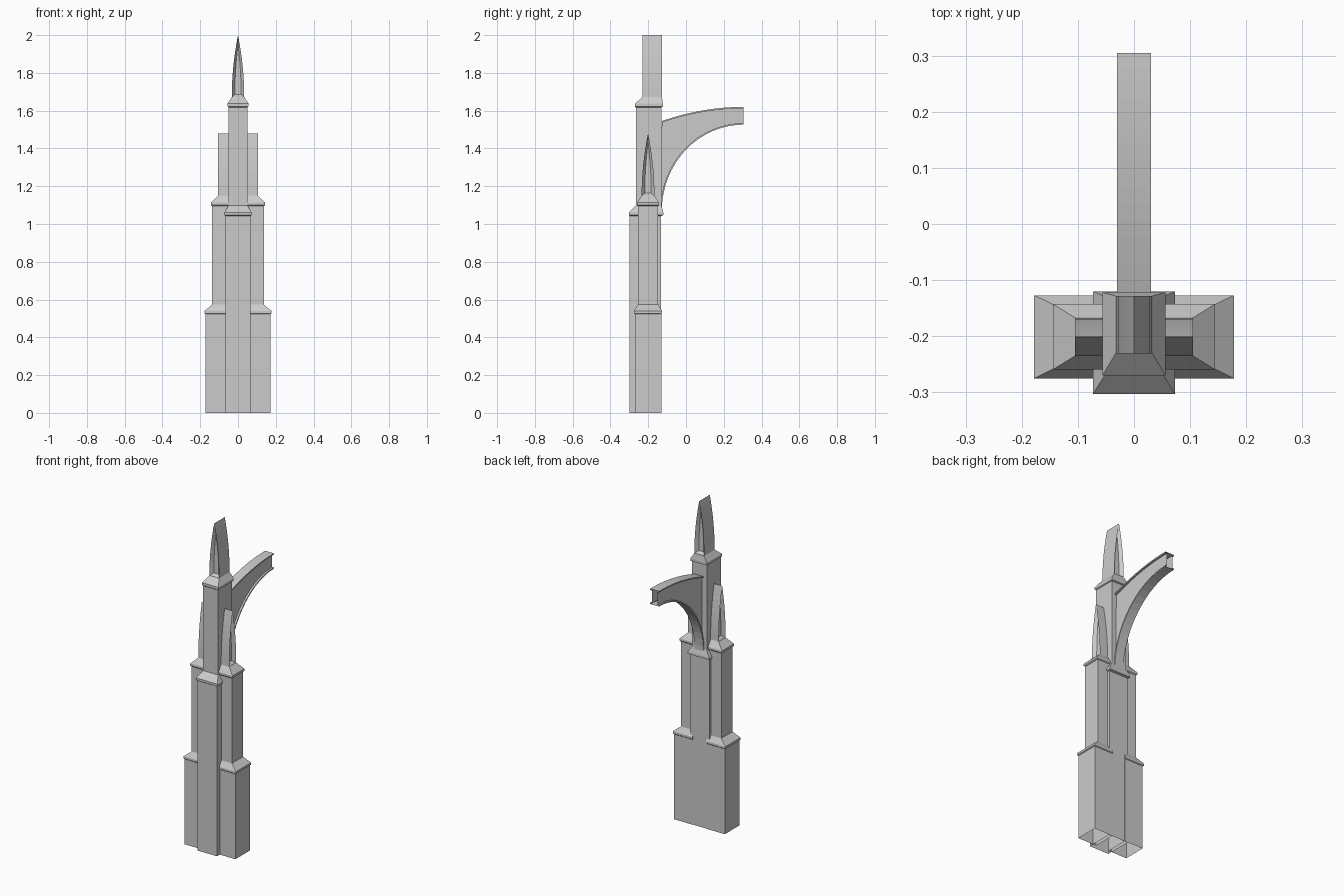
import bpy, bmesh, math

cube = bpy.data.objects.get("Cube")
if cube:
    bpy.data.objects.remove(cube, do_unlink=True)

stone = bpy.data.materials.new("grey_stone")
stone.use_nodes = True
GREY = (0.6, 0.6, 0.6, 1)
stone.diffuse_color = GREY
stone.node_tree.nodes["Principled BSDF"].inputs["Base Color"].default_value = GREY


def loft(name, rings, cap_start=False, cap_end=False):
    """Skin a list of equal-length closed rings; ends stay open unless capped."""
    bm = bmesh.new()
    loops = [[bm.verts.new(p) for p in ring] for ring in rings]
    n = len(loops[0])
    for a, b in zip(loops, loops[1:]):
        for i in range(n):
            j = (i + 1) % n
            bm.faces.new((a[i], a[j], b[j], b[i]))
    if cap_start:
        bm.faces.new(loops[0][::-1])
    if cap_end:
        bm.faces.new(loops[-1])
    bmesh.ops.recalc_face_normals(bm, faces=bm.faces)
    mesh = bpy.data.meshes.new(name)
    bm.to_mesh(mesh)
    bm.free()
    mesh.materials.append(stone)
    obj = bpy.data.objects.new(name, mesh)
    bpy.context.collection.objects.link(obj)
    return obj


def rect(z, x0, x1, y0, y1):
    return [(x0, y0, z), (x1, y0, z), (x1, y1, z), (x0, y1, z)]


def arch(half, z0, z1, steps=8):
    """Pointed arch outline as (across, z) pairs."""
    ts = [i / steps for i in range(steps + 1)]
    right = [(half * (1 - t * t), z0 + (z1 - z0) * t) for t in ts]
    return right + [(-u, z) for u, z in right[-2::-1]]


def gable(name, half, z0, z1, start, end, place):
    """Pointed roof with a splayed recess sunk into each end."""
    outer = arch(half, z0, z1)
    inner = arch(half * 0.5, z0 + 0.015, z1 - 0.05)
    sink = 0.02
    stations = [(inner, start + sink), (outer, start), (outer, end), (inner, end - sink)]
    rings = [[place(u, d, z) for u, z in outline] for outline, d in stations]
    return loft(name, rings, True, True)


# Central pier: stepped shaft with two sloping weatherings
pier = [(0, 0.066, -0.298, -0.133), (1.043, 0.066, -0.298, -0.133),
        (1.047, 0.073, -0.303, -0.12), (1.06, 0.073, -0.303, -0.12),
        (1.097, 0.05, -0.266, -0.13), (1.618, 0.05, -0.266, -0.13),
        (1.622, 0.056, -0.27, -0.122), (1.637, 0.056, -0.27, -0.122),
        (1.672, 0.033, -0.231, -0.128)]
loft("central_pier", [rect(z, -x, x, y0, y1) for z, x, y0, y1 in pier], cap_end=True)
gable("central_pinnacle", 0.033, 1.67, 2.0, -0.231, -0.128,
      lambda u, d, z: (u, d, z))

# Side piers, mirrored left and right
MID = -0.201
side = [(0, 0.172, 0.07), (0.523, 0.172, 0.07), (0.527, 0.178, 0.074),
        (0.54, 0.178, 0.074), (0.573, 0.137, 0.054), (1.095, 0.137, 0.054),
        (1.1, 0.144, 0.058), (1.113, 0.144, 0.058), (1.15, 0.105, 0.034)]
for label, s in (("left", 1), ("right", -1)):
    rings = [rect(z, s * 0.045, s * x, MID - h, MID + h) for z, x, h in side]
    loft(label + "_side_pier", rings, cap_end=True)
    gable(label + "_side_gable", 0.034, 1.148, 1.48, 0.02, 0.105,
          lambda u, d, z: (s * d, MID + u, z))

# Flying buttress: thin web between a top and a bottom flange, open at the far end
START, END, FLANGE, WEB, LIP = -0.128, 0.305, 0.03, 0.019, 0.008
STEPS = 16
rings = []
for i in range(STEPS + 1):
    t = i / STEPS
    y = START + (END - START) * t
    top = 1.62 - 0.075 * (1 - t) ** 2
    c, s = math.cos(t * math.pi / 2), math.sin(t * math.pi / 2)
    low = (END - 0.433 * c, 1.07 + 0.456 * s)
    low_in = (END - (0.433 + LIP) * c, 1.07 + (0.456 + LIP) * s)
    half = [(FLANGE, *low), (FLANGE, *low_in), (WEB, *low_in),
            (WEB, y, top - LIP), (FLANGE, y, top - LIP), (FLANGE, y, top)]
    rings.append(half + [(-x, yy, z) for x, yy, z in reversed(half)])
loft("flying_buttress", rings)
